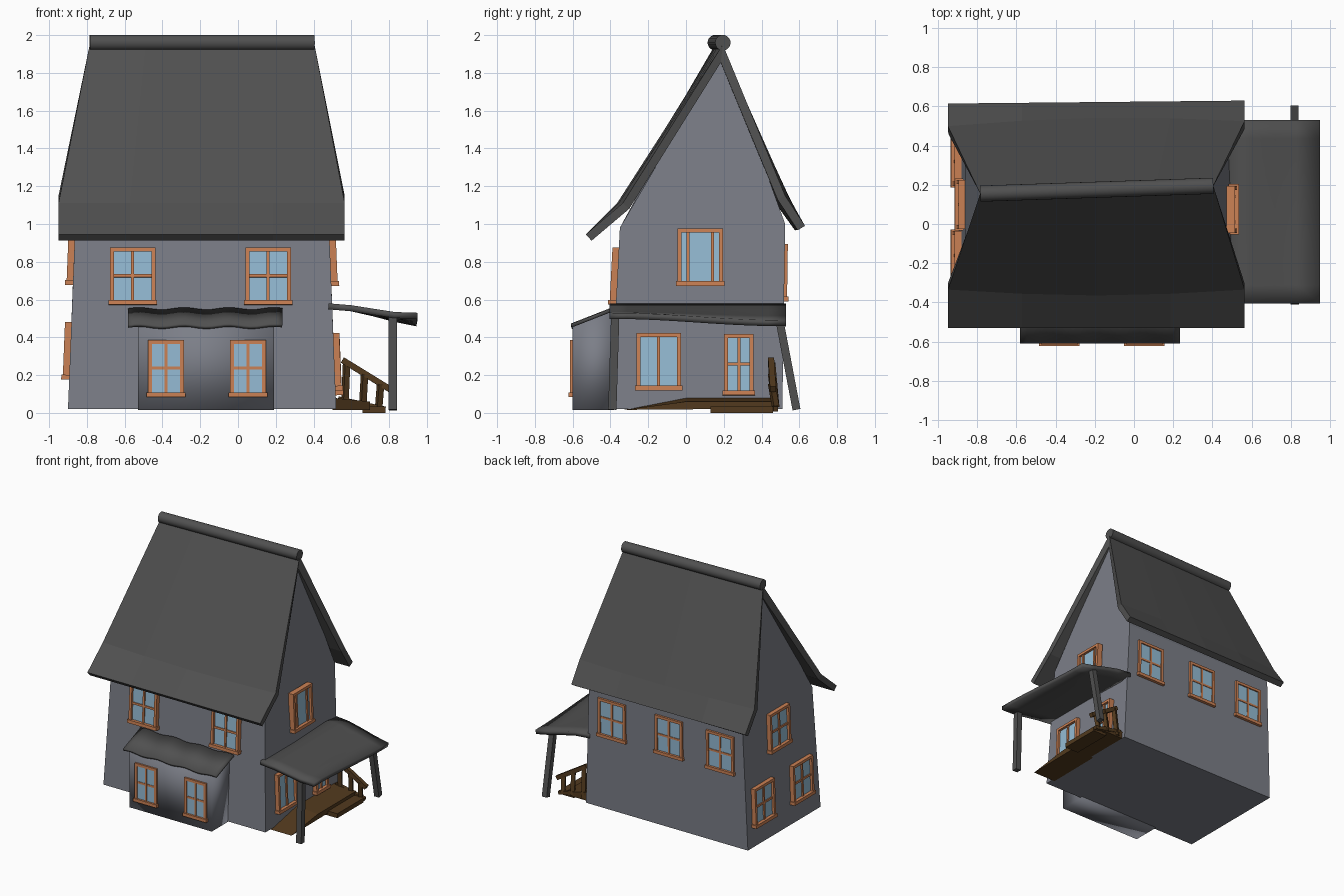
import bpy, bmesh, math
from mathutils import Matrix, Vector

if "Cube" in bpy.data.objects:
    bpy.data.objects.remove(bpy.data.objects["Cube"], do_unlink=True)


def material(name, red, green, blue):
    mat = bpy.data.materials.new(name)
    mat.use_nodes = True
    colour = (red, green, blue, 1)
    mat.diffuse_color = colour
    mat.node_tree.nodes["Principled BSDF"].inputs["Base Color"].default_value = colour
    return mat


WALL = material("wall grey", 0.2, 0.21, 0.245)
ROOF = material("roof charcoal", 0.08, 0.08, 0.08)
TRIM = material("trim orange", 0.6, 0.22, 0.09)
GLASS = material("glass blue", 0.3, 0.5, 0.66)
WOOD = material("wood brown", 0.085, 0.042, 0.013)


def finish(bm, name, *mats, smooth=False, recalc=True):
    if recalc:
        bmesh.ops.recalc_face_normals(bm, faces=bm.faces)
    for face in bm.faces:
        face.smooth = smooth
    mesh = bpy.data.meshes.new(name)
    bm.to_mesh(mesh)
    bm.free()
    for mat in mats:
        mesh.materials.append(mat)
    obj = bpy.data.objects.new(name, mesh)
    bpy.context.scene.collection.objects.link(obj)
    return obj


def prism(name, mat, left, right, smooth=False):
    """Closed solid between two matching outlines."""
    bm = bmesh.new()
    a = [bm.verts.new(p) for p in left]
    b = [bm.verts.new(p) for p in right]
    bm.faces.new(a)
    bm.faces.new(b)
    for i in range(len(a)):
        k = (i + 1) % len(a)
        bm.faces.new((a[i], a[k], b[k], b[i]))
    return finish(bm, name, mat, smooth=smooth)


def sheet(name, mat, rows, thickness, smooth=False):
    """Grid of points thickened downwards."""
    bm = bmesh.new()
    grid = [[bm.verts.new(p) for p in row] for row in rows]
    for lower, upper in zip(grid, grid[1:]):
        for j in range(len(lower) - 1):
            bm.faces.new((lower[j], lower[j + 1], upper[j + 1], upper[j]))
    obj = finish(bm, name, mat, smooth=smooth, recalc=False)
    solid = obj.modifiers.new("thickness", "SOLIDIFY")
    solid.thickness = thickness
    solid.offset = -1
    solid.use_even_offset = True
    if smooth:
        bpy.context.view_layer.objects.active = obj
        obj.select_set(True)
        bpy.ops.object.shade_smooth_by_angle(angle=math.radians(35))
        obj.select_set(False)
    return obj


def add_box(bm, low, high, transform=Matrix(), index=0):
    low, high = Vector(low), Vector(high)
    matrix = transform @ Matrix.Translation((low + high) / 2) @ Matrix.Diagonal((*(high - low), 1))
    verts = bmesh.ops.create_cube(bm, size=1, matrix=matrix)["verts"]
    for face in {f for v in verts for f in v.link_faces}:
        face.material_index = index


def beam(name, mat, start, end, width):
    """Square bar between two points."""
    start, end = Vector(start), Vector(end)
    axis = end - start
    bm = bmesh.new()
    half = width / 2
    transform = Matrix.Translation(start) @ axis.to_track_quat("Z", "Y").to_matrix().to_4x4()
    add_box(bm, (-half, -half, 0), (half, half, axis.length), transform)
    return finish(bm, name, mat)


# House walls: tapered lower storey with leaning gables
def wall_outline(base, eave, peak, peak_y):
    return [(base, -0.40, 0.02), (eave, -0.35, 0.98), (peak, peak_y, 1.91),
            (eave, 0.525, 1.0), (base, 0.51, 0.02)]


walls = prism("house_walls", WALL, wall_outline(-0.90, -0.862, -0.765, 0.155),
              wall_outline(0.52, 0.482, 0.385, 0.195))

# Main roof: left x, right x, left y, right y, middle bulge, z
courses = [(-0.95, 0.565, -0.53, -0.53, 0, 0.945),
           (-0.95, 0.565, -0.335, -0.335, -0.03, 1.11),
           (-0.785, 0.405, 0.155, 0.195, 0, 1.95),
           (-0.95, 0.565, 0.5, 0.525, 0.03, 1.15),
           (-0.95, 0.565, 0.615, 0.63, 0, 0.99)]
COLUMNS = 4
roof_rows = []
for x0, x1, y0, y1, bulge, z in courses:
    steps = [j / COLUMNS for j in range(COLUMNS + 1)]
    roof_rows.append([(x0 + (x1 - x0) * t, y0 + (y1 - y0) * t + bulge * math.sin(math.pi * t), z)
                      for t in steps])
sheet("main_roof", ROOF, roof_rows, 0.045)

# Ridge roll
ridge_start, ridge_end = Vector((-0.785, 0.155, 1.96)), Vector((0.405, 0.195, 1.96))
ridge_axis = ridge_end - ridge_start
bm = bmesh.new()
bmesh.ops.create_cone(bm, cap_ends=True, segments=20, radius1=0.041, radius2=0.041,
                      depth=ridge_axis.length,
                      matrix=Matrix.Translation((ridge_start + ridge_end) / 2)
                      @ ridge_axis.to_track_quat("Z", "Y").to_matrix().to_4x4())
ridge = finish(bm, "ridge_roll", ROOF)
for poly in ridge.data.polygons:
    poly.use_smooth = len(poly.vertices) == 4


# Front bay and its wavy roof
def bay_outline(x):
    return [(x, -0.60, 0.015), (x, -0.60, 0.455), (x, -0.38, 0.54), (x, -0.38, 0.015)]


prism("front_bay", WALL, bay_outline(-0.53), bay_outline(0.19), smooth=True)

WAVES = 24
bay_rows = []
for y, z in ((-0.61, 0.467), (-0.39, 0.553)):
    bay_rows.append([(-0.583 + 0.818 * j / WAVES, y, z + 0.006 * math.sin(j * 0.9))
                     for j in range(WAVES + 1)])
sheet("bay_roof", ROOF, bay_rows, 0.018, smooth=True)

# Side porch roof: curved fall away from the wall, drooping at the back corner
SPANS = 10
porch_rows = []
for x, z, droop in ((0.48, 0.58, 0), (0.6, 0.57, 0), (0.72, 0.547, 0.004),
                    (0.83, 0.524, 0.01), (0.95, 0.51, 0.02)):
    porch_rows.append([(x, 0.53 - 0.935 * j / SPANS,
                        z - droop * math.cos(math.pi * j / SPANS))
                       for j in range(SPANS + 1)])
sheet("porch_roof", ROOF, porch_rows, 0.032, smooth=True)

# Porch posts
beam("porch_post_front", ROOF, (0.82, -0.375, 0.51), (0.82, -0.39, 0.017), 0.044)
beam("porch_post_back", ROOF, (0.82, 0.495, 0.49), (0.82, 0.585, 0.017), 0.042)


# Porch deck, step and handrail
def deck_outline(x, drop):
    return [(x, -0.33, 0.016), (x, 0.0, 0.08 - drop), (x, 0.48, 0.08 - drop),
            (x, 0.48, 0.02), (x, 0.12, 0.02)]


prism("porch_deck", WOOD, deck_outline(0.5, 0), deck_outline(0.7, 0.02))
bm = bmesh.new()
add_box(bm, (0.66, 0.13, 0.0), (0.78, 0.46, 0.035))
finish(bm, "porch_step", WOOD)
beam("hand_rail", WOOD, (0.553, 0.45, 0.28), (0.805, 0.46, 0.125), 0.032)
beam("foot_rail", WOOD, (0.53, 0.47, 0.075), (0.78, 0.475, 0.02), 0.026)
for number, x in enumerate((0.575, 0.67, 0.755)):
    top = 0.28 - (x - 0.553) * 0.62
    beam(f"baluster_{number + 1}", WOOD, (x - 0.01, 0.475, 0.03), (x, 0.453, top), 0.03)


# Windows: local x across, -y outwards, z up
def window(name, centre, turn, lean, width, height, depth=0.034, bars=(0,), cross=True):
    transform = (Matrix.Translation(centre) @ Matrix.Rotation(math.radians(turn), 4, "Z")
                 @ Matrix.Rotation(lean, 4, "X"))
    w, h, rim, bar = width / 2, height / 2, 0.021, 0.008
    bm = bmesh.new()
    add_box(bm, (-w + rim / 2, -depth * 0.45, -h + rim / 2),
            (w - rim / 2, 0.01, h - rim / 2), transform, 1)
    for side in (-1, 1):
        edge = side * (w - rim / 2)
        add_box(bm, (edge - rim / 2, -depth, -h), (edge + rim / 2, 0.01, h), transform)
    add_box(bm, (-w + rim, -depth, h - rim), (w - rim, 0.01, h), transform)
    add_box(bm, (-w - 0.008, -depth - 0.008, -h - 0.004), (w + 0.008, 0.01, -h + rim), transform)
    for u in bars:
        add_box(bm, (u - bar, -depth * 0.75, -h + rim), (u + bar, 0, h - rim), transform)
    if cross:
        add_box(bm, (-w + rim, -depth * 0.7, -bar), (w - rim, 0, bar), transform)
    finish(bm, name, TRIM, GLASS)


FRONT_LEAN, SIDE_LEAN, BACK_LEAN = -0.052, -0.04, 0.015
for side, x in (("right", -0.558), ("left", 0.16)):
    window(f"front_upper_window_{side}", (x, -0.363, 0.725), 0, FRONT_LEAN, 0.24, 0.3)
for side, x in (("right", -0.381), ("left", 0.053)):
    window(f"bay_window_{side}", (x, -0.60, 0.237), 0, 0, 0.19, 0.3, depth=0.014)
for place, x in (("left", 0.28), ("middle", -0.22), ("right", -0.67)):
    window(f"back_window_{place}", (x, 0.519, 0.745), 180, BACK_LEAN, 0.24, 0.3, depth=0.018)
window("left_upper_window", (0.488, 0.075, 0.825), 90, SIDE_LEAN, 0.24, 0.3,
       bars=(-0.065, 0.065), cross=False)
window("left_lower_window", (0.508, -0.145, 0.272), 90, SIDE_LEAN, 0.235, 0.3, cross=False)
window("porch_window", (0.51, 0.28, 0.257), 90, SIDE_LEAN, 0.155, 0.32)
window("right_upper_window", (-0.868, 0.1, 0.83), 270, SIDE_LEAN, 0.25, 0.3)
for place, y in (("front", -0.16), ("back", 0.32)):
    window(f"right_lower_window_{place}", (-0.888, y, 0.33), 270, SIDE_LEAN, 0.25, 0.3)
